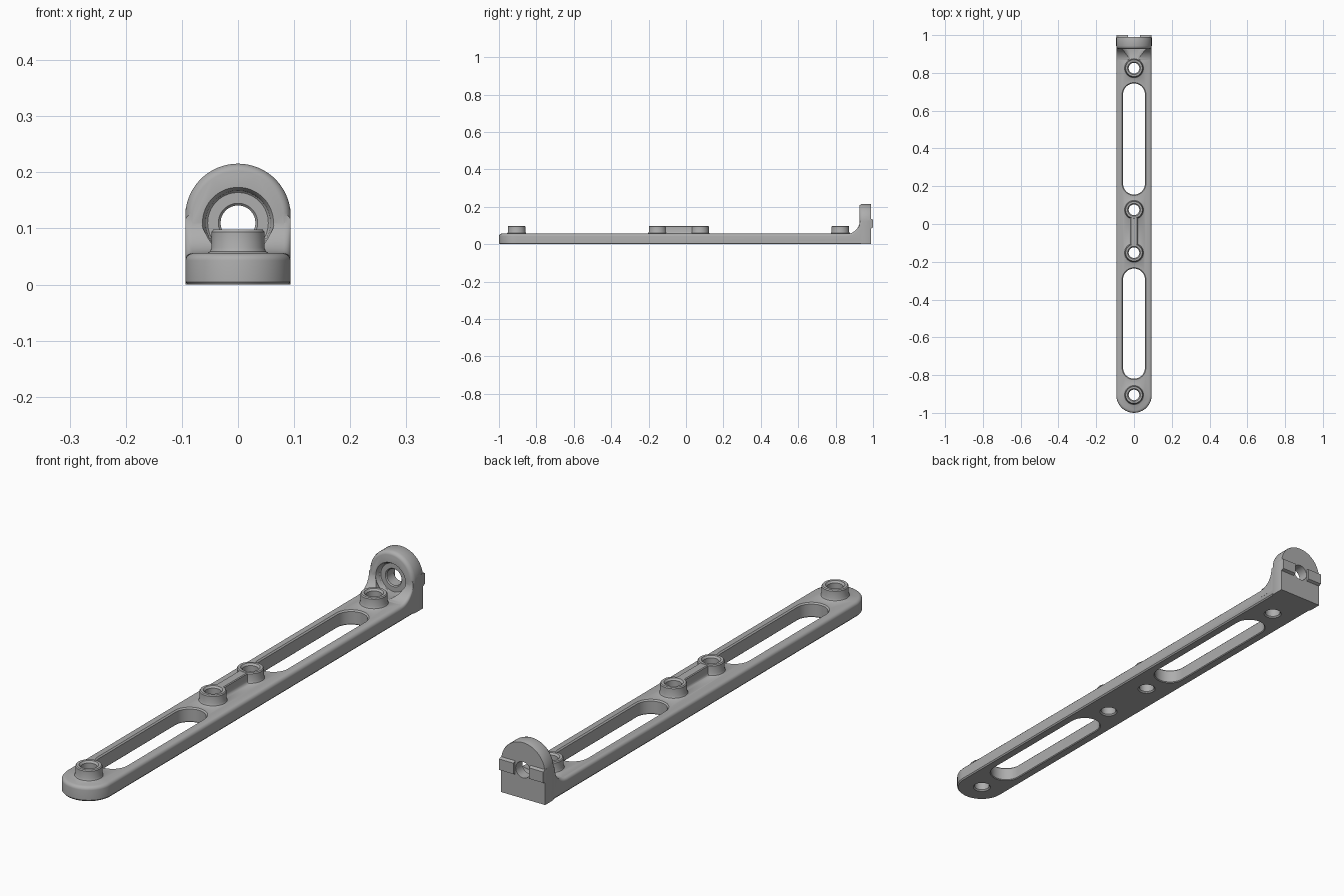
import bpy, bmesh
from math import sin, cos, pi, radians, sqrt

if "Cube" in bpy.data.objects:
    bpy.data.objects.remove(bpy.data.objects["Cube"])

grey = bpy.data.materials.new("plain_grey")
grey.use_nodes = True
colour = (0.42, 0.42, 0.42, 1)
grey.diffuse_color = colour
grey.node_tree.nodes["Principled BSDF"].inputs["Base Color"].default_value = colour

HALF = 0.094      # half width of the lug
TOP = 0.056       # top of the bar
AXIS = 0.11       # height of the lug hole
BACK = 0.989      # back face of the lug


def loft(name, rings):
    """Skin a list of equal-length point rings and cap both ends."""
    bm = bmesh.new()
    loops = [[bm.verts.new(p) for p in ring] for ring in rings]
    n = len(loops[0])
    for a, b in zip(loops, loops[1:]):
        for i in range(n):
            j = (i + 1) % n
            bm.faces.new((a[i], a[j], b[j], b[i]))
    bm.faces.new(loops[0])
    bm.faces.new(loops[-1])
    bmesh.ops.recalc_face_normals(bm, faces=bm.faces)
    mesh = bpy.data.meshes.new(name)
    bm.to_mesh(mesh)
    bm.free()
    mesh.materials.append(grey)
    obj = bpy.data.objects.new(name, mesh)
    bpy.context.collection.objects.link(obj)
    return obj


def arc(radius, start, end, steps):
    return [(radius * cos(start + (end - start) * i / steps),
             radius * sin(start + (end - start) * i / steps)) for i in range(steps + 1)]


def upright(name, y, levels):
    """Turned shape on a vertical axis; levels are (z, radius)."""
    return loft(name, [[(u, y + v, z) for u, v in arc(r, 0, 2 * pi, 48)[:-1]]
                       for z, r in levels])


def lying(name, levels):
    """Turned shape on the lug axis; levels are (y, radius)."""
    return loft(name, [[(u, y, AXIS + v) for u, v in arc(r, 0, 2 * pi, 64)[:-1]]
                       for y, r in levels])


def slot(name, y0, y1, levels):
    """Round-ended cutter; levels are (z, radius)."""
    end = 0.059
    return loft(name, [[(u, y1 - end + v, z) for u, v in arc(r, 0, pi, 24)] +
                       [(u, y0 + end + v, z) for u, v in arc(r, pi, 2 * pi, 24)]
                       for z, r in levels])


def combine(body, other, operation):
    mod = body.modifiers.new("combine", "BOOLEAN")
    mod.operation, mod.object, mod.solver = operation, other, "EXACT"
    bpy.context.view_layer.objects.active = body
    bpy.ops.object.modifier_apply(modifier=mod.name)
    bpy.data.objects.remove(other)


# Long bar: round front end, softened top edge, small bottom chamfer
edge = [(0, 0.004), (0.005, 0), (0.043, 0), (0.048, 0.001), (0.053, 0.005), (TOP, 0.012)]
rings = []
for z, inset in edge:
    r = HALF - 0.0004 - inset
    nose = [(u, v - 1 + HALF, z) for u, v in arc(r, pi, 2 * pi, 40)]
    rings.append(nose + [(r, 0.96, z), (-r, 0.96, z)])
bracket = loft("slotted_bracket", rings)

# Upright lug: arch outline with a rounded front edge
rings = []
for y, inset in [(BACK, 0.001), (BACK - 0.002, 0), (0.943, 0), (0.935, 0.002),
                 (0.929, 0.007), (0.927, 0.013)]:
    r = HALF - inset
    arch = [(u, y, 0.1215 + v) for u, v in arc(r, 0, pi, 48)]
    rings.append(arch + [(-r, y, 0), (r, y, 0)])
lug = loft("lug", rings)

# Concave sweep from the bar up to the lug
rings = []
sweep = 0.07
for i in range(15):
    a = pi / 2 * i / 14
    y = 0.859 + sweep * sin(a)
    h = TOP - 0.0005 + sweep * (1 - cos(a))
    c, w = 0.012, HALF - 0.0002
    corner = arc(c, 0, pi / 2, 5)
    right = [(w - c + u, y, h - c + v) for u, v in corner]
    left = [(-x, y, z) for x, y, z in reversed(right)]
    rings.append(right + left + [(-w, y, 0.02), (w, y, 0.02)])
rings.append([(x, 0.95, z) for x, y, z in rings[-1]])
combine(bracket, loft("sweep", rings), "UNION")
combine(bracket, lug, "UNION")

# Round recess in the lug, kept above the bar surface
recess = lying("recess_cutter", [(0.944, 0.054), (0.941, 0.057), (0.935, 0.058),
                                 (0.926, 0.064), (0.918, 0.060), (0.85, 0.057)])
for v in recess.data.vertices:
    v.co.z = max(v.co.z, TOP + 0.0003)
combine(bracket, recess, "DIFFERENCE")

# Raised key on the back, split around the hole
for side in (-1, 1):
    rings = [[(side * x, y, AXIS + dz) for y, dz in
              [(BACK - 0.01, -0.026), (BACK, -0.026), (1, -0.021),
               (1, 0.021), (BACK, 0.026), (BACK - 0.01, 0.026)]]
             for x in (0.033, HALF - 0.0005)]
    combine(bracket, loft("back_key", rings), "UNION")

# Bosses with flared feet, and the rib joining the middle pair
boss_ys = (-0.905, -0.152, 0.075, 0.825)
rib = [(0.04, 0.027), (TOP, 0.027), (0.06, 0.021), (0.066, 0.018), (0.094, 0.018), (0.097, 0.015)]
combine(bracket, loft("rib", [[(-w, boss_ys[1], z), (w, boss_ys[1], z),
                               (w, boss_ys[2], z), (-w, boss_ys[2], z)] for z, w in rib]), "UNION")
for y in boss_ys:
    combine(bracket, upright("boss", y, [(0.03, 0.055), (TOP, 0.055), (0.059, 0.05),
                                         (0.066, 0.047), (0.094, 0.047), (0.098, 0.044)]), "UNION")

# Screw holes with countersunk ends
for y in boss_ys:
    combine(bracket, upright("hole_cutter", y, [(-0.01, 0.033), (0, 0.033), (0.005, 0.028),
                                                (0.091, 0.028), (0.098, 0.034), (0.11, 0.034)]),
            "DIFFERENCE")
combine(bracket, lying("lug_hole_cutter", [(1.05, 0.031), (0.948, 0.031), (0.944, 0.035),
                                           (0.93, 0.035)]), "DIFFERENCE")

# Two long slots with eased edges
for y0, y1 in ((-0.82, -0.235), (0.155, 0.745)):
    combine(bracket, slot("slot_cutter", y0, y1,
                          [(-0.01, 0.061), (0, 0.061), (0.003, 0.058), (0.051, 0.058),
                           (TOP, 0.063), (0.07, 0.063)]), "DIFFERENCE")

bpy.ops.object.select_all(action="DESELECT")
bracket.select_set(True)
bpy.context.view_layer.objects.active = bracket
bpy.ops.object.shade_smooth_by_angle(angle=radians(35))
